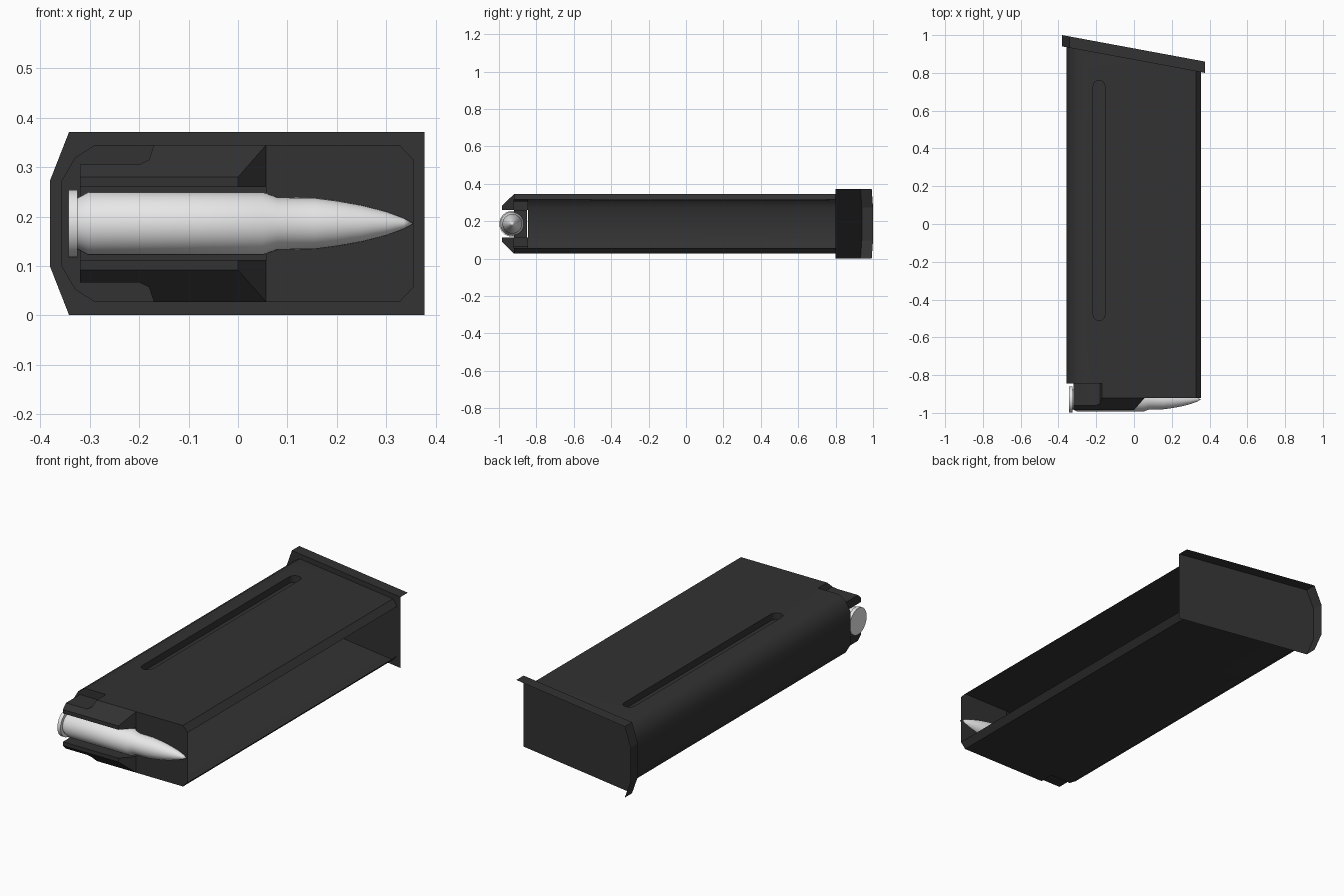
import bpy, bmesh, math

if "Cube" in bpy.data.objects:
    bpy.data.objects.remove(bpy.data.objects["Cube"])

ZC = 0.186           # mid height, everything mirrors about it
H = 0.159            # half thickness of the body


def mat(name, v):
    m = bpy.data.materials.new(name)
    m.diffuse_color = (v, v, v, 1)
    m.use_nodes = True
    m.node_tree.nodes["Principled BSDF"].inputs["Base Color"].default_value = m.diffuse_color
    return m


dark = mat("dark_gunmetal", 0.032)
silver = mat("pale_silver", 0.8)


def slant(x):
    """y of the sloping end of the body"""
    return 0.80 + (0.375 - x) * 0.1854


def finish(bm, name, material, angle):
    bmesh.ops.remove_doubles(bm, verts=bm.verts, dist=1e-4)
    bmesh.ops.recalc_face_normals(bm, faces=bm.faces)
    me = bpy.data.meshes.new(name)
    bm.to_mesh(me)
    bm.free()
    ob = bpy.data.objects.new(name, me)
    bpy.context.collection.objects.link(ob)
    me.materials.append(material)
    bpy.ops.object.select_all(action='DESELECT')
    bpy.context.view_layer.objects.active = ob
    ob.select_set(True)
    bpy.ops.object.shade_smooth_by_angle(angle=math.radians(angle))
    return ob


def face(bm, pts, sides=(1, -1)):
    """Face from (x, y, height from the middle), on one or both halves."""
    for s in sides:
        vs = [bm.verts.new((x, y, ZC + s * h)) for x, y, h in pts]
        bm.faces.new(vs if s > 0 else vs[::-1])


# ---- body shell, open on the +x side
bm = bmesh.new()
Y0, YS, YL, YF = -0.92, -0.845, -0.985, -0.85   # front, step, lip edge, channel floor
LIP, LIPO, REC = 0.074, 0.094, 0.119

# broad wall: solid underneath, pierced by a long slot on top
wall = [(-0.29, slant(-0.29)), (0.327, slant(0.327)), (0.327, Y0), (0.057, Y0),
        (-0.17, Y0), (-0.17, YS), (-0.29, YS)]
face(bm, [(x, y, H) for x, y in wall], (-1,))
slot = []
for cy, a0 in ((0.73, 0), (-0.48, math.pi)):
    for i in range(9):
        a = a0 + math.pi * i / 8
        slot.append((-0.185 + 0.031 * math.cos(a), cy + 0.031 * math.sin(a)))
edges = []
for loop in (wall, slot):
    vs = [bm.verts.new((x, y, ZC + H)) for x, y in loop]
    edges += [bm.edges.new((vs[i - 1], vs[i])) for i in range(len(vs))]
bmesh.ops.triangle_fill(bm, edges=edges, use_beauty=True, normal=(0, 0, 1))
DEEP = H - 0.035
for i in range(len(slot)):
    a, b = slot[i - 1], slot[i]
    face(bm, [(*a, H), (*b, H), (*b, DEEP), (*a, DEEP)], (1,))
face(bm, [(*p, DEEP) for p in slot], (1,))

# long corner strips and the closed narrow side
for (xa, ha), (xb, hb), y in (((0.327, H), (0.355, 0.129), Y0),
                              ((-0.29, H), (-0.33, 0.133), YS),
                              ((-0.33, 0.133), (-0.358, 0.085), YS),
                              ((-0.358, 0.085), (-0.358, 0), YS)):
    face(bm, [(xa, y, ha), (xb, y, hb), (xb, slant(xb), hb), (xa, slant(xa), ha)])

# step behind the lips, and the recess in their flanks
step = [(-0.17, H), (-0.29, H), (-0.33, 0.133), (-0.358, 0.085), (-0.358, 0),
        (-0.32, 0), (-0.32, REC), (-0.2, REC), (-0.18, 0.129)]
face(bm, [(x, YS, h) for x, h in step])
rec = [(-0.32, -0.96, REC), (-0.2, -0.96, REC), (-0.18, -0.95, 0.129), (-0.17, Y0, H)]
for a, b in zip(rec, rec[1:]):
    face(bm, [a, b, (b[0], YS, b[2]), (a[0], YS, a[2])])

# lips
face(bm, rec[::-1] + [(-0.32, YL, LIPO), (0, YL, LIPO), (0.057, Y0, H)])
face(bm, [(0.057, Y0, H), (0.057, Y0, LIP), (0, YL, LIP), (0, YL, LIPO)])
face(bm, [(-0.32, YL, LIP), (0, YL, LIP), (0, YL, LIPO), (-0.32, YL, LIPO)])
face(bm, [(-0.32, YL, LIP), (0, YL, LIP), (0.057, Y0, LIP), (0.057, YF, LIP), (-0.32, YF, LIP)])
face(bm, [(-0.32, YL, LIP), (-0.32, YL, LIPO), (-0.32, -0.96, REC), (-0.32, YS, REC), (-0.32, YS, LIP)])

# channel floor, channel end and front wall
face(bm, [(-0.32, YF, 0), (0.057, YF, 0), (0.057, YF, LIP), (-0.32, YF, LIP)])
face(bm, [(0.057, Y0, 0), (0.057, YF, 0), (0.057, YF, LIP), (0.057, Y0, LIP)])
face(bm, [(0.057, Y0, 0), (0.355, Y0, 0), (0.355, Y0, 0.129), (0.327, Y0, H), (0.057, Y0, H)])
finish(bm, "body_shell", dark, 40)

# ---- sloping end plate with a rim on the top and closed side
bm = bmesh.new()
out = [(0.377, 0.185), (-0.342, 0.185), (-0.38, 0.088), (-0.38, -0.088),
       (-0.342, -0.185), (0.377, -0.185)]
face(bm, [(x, slant(x), h) for x, h in out], (1,))
for (xa, ha), (xb, hb) in zip(out[:5], out[1:5]):
    face(bm, [(xa, slant(xa), ha), (xb, slant(xb), hb),
              (xb, slant(xb) + 0.06, hb), (xa, slant(xa) + 0.06, ha)], (1,))
finish(bm, "end_plate", dark, 20)

# ---- round: one profile (x, radius) turned about the x axis
prof = [(-0.343, 0), (-0.343, 0.069), (-0.325, 0.069), (-0.325, 0.052), (-0.302, 0.064),
        (0.05, 0.064), (0.08, 0.053), (0.155, 0.052), (0.20, 0.046), (0.25, 0.037),
        (0.30, 0.024), (0.335, 0.011), (0.355, 0)]
bm = bmesh.new()
vs = [bm.verts.new((x, -0.929 + r, ZC)) for x, r in prof]
es = [bm.edges.new(p) for p in zip(vs, vs[1:])]
bmesh.ops.spin(bm, geom=vs + es, cent=(0, -0.929, ZC), axis=(1, 0, 0),
               angle=2 * math.pi, steps=32, use_merge=True)
finish(bm, "round", silver, 35)
